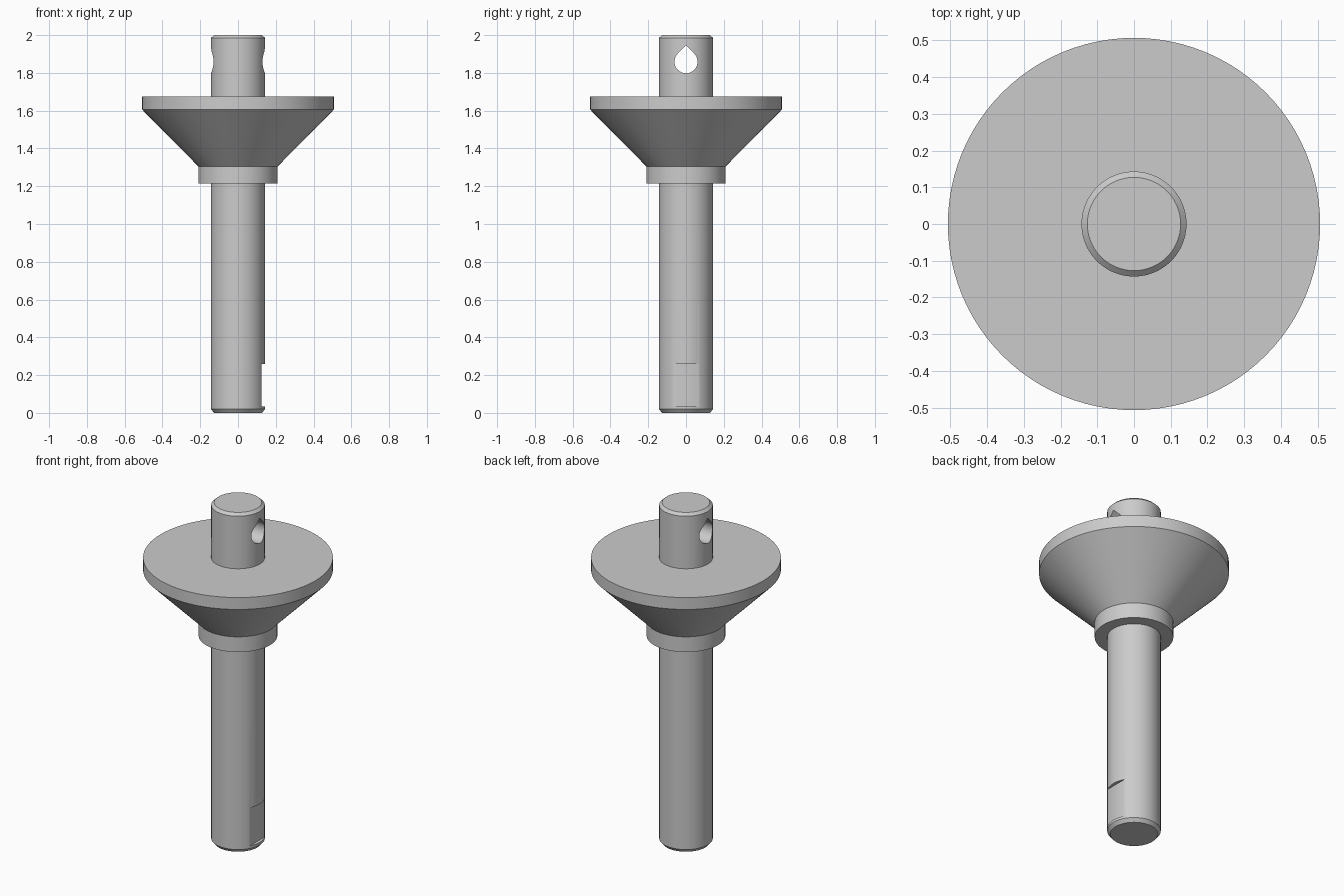
import bpy, bmesh, math

if "Cube" in bpy.data.objects:
    bpy.data.objects.remove(bpy.data.objects["Cube"], do_unlink=True)

SEGMENTS = 96
grey = bpy.data.materials.new("plain grey")
grey.use_nodes = True
colour = (0.60, 0.60, 0.60, 1)
grey.diffuse_color = colour
grey.node_tree.nodes["Principled BSDF"].inputs["Base Color"].default_value = colour


def add_object(name, bm):
    bmesh.ops.recalc_face_normals(bm, faces=bm.faces)
    mesh = bpy.data.meshes.new(name)
    bm.to_mesh(mesh)
    bm.free()
    mesh.materials.append(grey)
    obj = bpy.data.objects.new(name, mesh)
    bpy.context.collection.objects.link(obj)
    return obj


def lathe(name, profile):
    """Closed solid of revolution from (radius, height) pairs."""
    bm = bmesh.new()
    rings = []
    for r, z in profile:
        angles = [math.tau * i / SEGMENTS for i in range(SEGMENTS)]
        rings.append([bm.verts.new((r * math.cos(a), r * math.sin(a), z)) for a in angles])
    for low, high in zip(rings, rings[1:]):
        for i in range(SEGMENTS):
            j = (i + 1) % SEGMENTS
            bm.faces.new((low[i], low[j], high[j], high[i]))
    bm.faces.new(rings[0][::-1])
    bm.faces.new(rings[-1])
    return add_object(name, bm)


def prism_x(name, outline, x0, x1):
    """Cutter: a (y, z) outline extruded along x."""
    bm = bmesh.new()
    face = bm.faces.new([bm.verts.new((x0, y, z)) for y, z in outline])
    out = bmesh.ops.extrude_face_region(bm, geom=[face])
    moved = [v for v in out["geom"] if isinstance(v, bmesh.types.BMVert)]
    bmesh.ops.translate(bm, verts=moved, vec=(x1 - x0, 0, 0))
    obj = add_object(name, bm)
    obj.hide_render = True
    return obj


# Stepped shaft with chamfered ends, collar and flared flange
spindle = lathe("flanged_shaft", [
    (0.127, 0), (0.143, 0.02), (0.143, 1.215), (0.21, 1.215), (0.21, 1.305),
    (0.507, 1.605), (0.507, 1.675), (0.143, 1.675), (0.143, 1.985), (0.127, 2)])

# Teardrop cross hole: round below, 45 degree peak above
hole_r, hole_z = 0.061, 1.859
arc = [math.radians(135 + 270 * i / 36) for i in range(37)]
teardrop = [(hole_r * math.cos(a), hole_z + hole_r * math.sin(a)) for a in arc]
teardrop.append((0, hole_z + hole_r * math.sqrt(2)))
hole_cutter = prism_x("hole_cutter", teardrop, -0.3, 0.3)

# Flat near the foot of the shaft
flat = [(-0.2, 0.035), (0.2, 0.035), (0.2, 0.26), (-0.2, 0.26)]
flat_cutter = prism_x("flat_cutter", flat, 0.125, 0.3)

bpy.ops.object.select_all(action="DESELECT")
spindle.select_set(True)
bpy.context.view_layer.objects.active = spindle
for cutter in (hole_cutter, flat_cutter):
    cut = spindle.modifiers.new(cutter.name, "BOOLEAN")
    cut.operation = "DIFFERENCE"
    cut.solver = "EXACT"
    cut.object = cutter
    bpy.ops.object.modifier_apply(modifier=cut.name)
    bpy.data.objects.remove(cutter, do_unlink=True)
bpy.ops.object.shade_smooth_by_angle(angle=math.radians(30))
